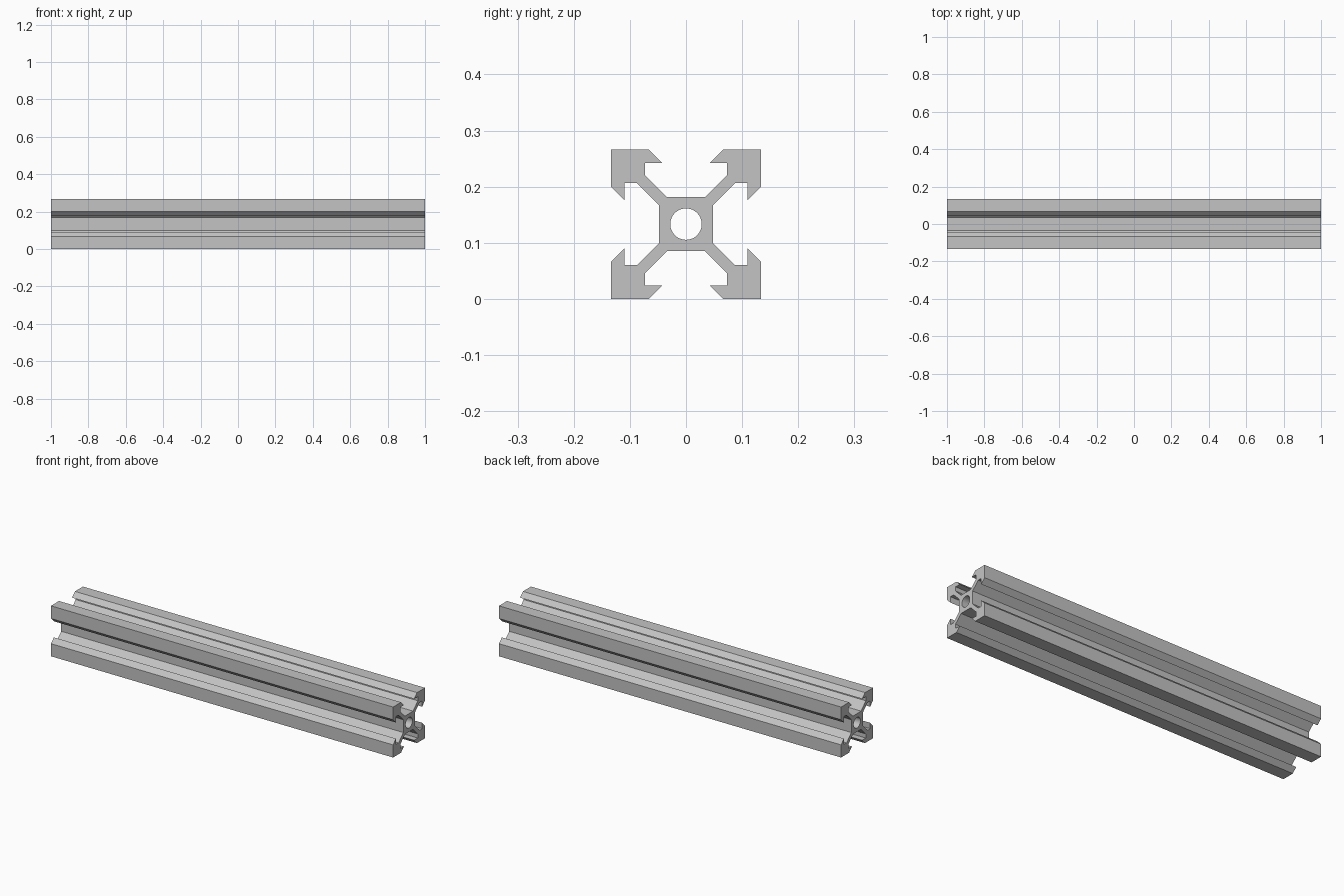
import bpy
import bmesh
import math
from mathutils import Matrix

if "Cube" in bpy.data.objects:
    bpy.data.objects.remove(bpy.data.objects["Cube"], do_unlink=True)

HALF = 0.1333      # half of the square section
LENGTH = 2.0
BORE = 0.028       # radius of the central hole
BORE_SIDES = 48

# Aluminium material
metal = bpy.data.materials.new("aluminium_grey")
metal.use_nodes = True
grey = (0.55, 0.55, 0.55, 1.0)
metal.diffuse_color = grey
metal.node_tree.nodes["Principled BSDF"].inputs["Base Color"].default_value = grey

# Half of one arm: core, web, inner shelf, hooked lip, outer corner
half_arm = [(0.048, 0.0339), (0.0875, 0.0733), (0.1093, 0.0733),
            (0.1093, 0.0425), (HALF, 0.0665)]
arm = half_arm + [(HALF, HALF)] + [(v, u) for u, v in reversed(half_arm)]

# Four arms around the core, each a quarter turn on
outline = []
for _ in range(4):
    outline += arm
    arm = [(-v, u) for u, v in arm]

bore = []
for i in range(BORE_SIDES):
    a = math.tau * i / BORE_SIDES
    bore.append((BORE * math.cos(a), BORE * math.sin(a)))


def add_loop(curve, points):
    spline = curve.splines.new("POLY")
    spline.points.add(len(points) - 1)
    for point, (u, v) in zip(spline.points, points):
        point.co = (u, v, 0, 1)
    spline.use_cyclic_u = True


# Filled section with the bore cut through, extruded to the full length
section = bpy.data.curves.new("section", "CURVE")
section.dimensions = "2D"
section.fill_mode = "BOTH"
section.extrude = LENGTH / 2
add_loop(section, outline)
add_loop(section, bore)
helper = bpy.data.objects.new("section", section)
bpy.context.collection.objects.link(helper)
bpy.context.view_layer.update()
depsgraph = bpy.context.evaluated_depsgraph_get()
mesh = bpy.data.meshes.new_from_object(helper.evaluated_get(depsgraph))
bpy.data.objects.remove(helper, do_unlink=True)

# Lay the bar along x, resting on the ground
lay = Matrix(((0, 0, 1, 0), (1, 0, 0, 0), (0, 1, 0, HALF), (0, 0, 0, 1)))
bm = bmesh.new()
bm.from_mesh(mesh)
bmesh.ops.transform(bm, matrix=lay, verts=bm.verts)
bmesh.ops.remove_doubles(bm, verts=bm.verts, dist=0.0001)
bmesh.ops.recalc_face_normals(bm, faces=bm.faces)
bm.to_mesh(mesh)
bm.free()

mesh.name = "slotted_rail"
mesh.materials.clear()
mesh.materials.append(metal)
for poly in mesh.polygons:
    poly.material_index = 0
rail = bpy.data.objects.new("slotted_rail", mesh)
bpy.context.collection.objects.link(rail)

# Smooth bore wall, sharp profile edges
bpy.ops.object.select_all(action="DESELECT")
rail.select_set(True)
bpy.context.view_layer.objects.active = rail
bpy.ops.object.shade_smooth_by_angle(angle=math.radians(30))
